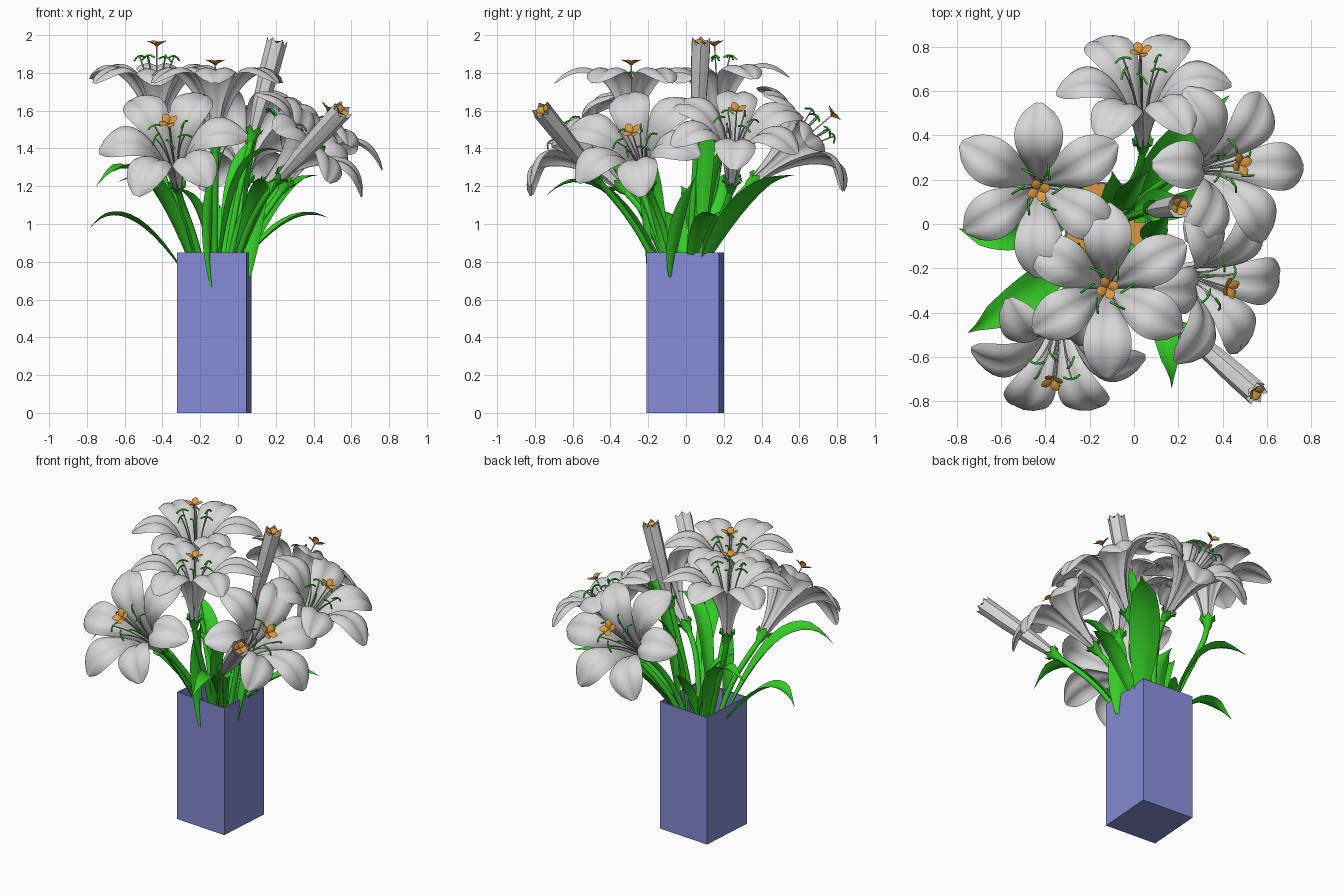
import bpy, bmesh
from math import sin, cos, pi, radians, sqrt
from mathutils import Vector, Matrix

cube = bpy.data.objects.get("Cube")
if cube:
    bpy.data.objects.remove(cube)


def material(name, r, g, b):
    m = bpy.data.materials.new(name)
    m.use_nodes = True
    m.diffuse_color = (r, g, b, 1)
    m.node_tree.nodes["Principled BSDF"].inputs["Base Color"].default_value = (r, g, b, 1)
    return m


WHITE = material("petal white", 0.68, 0.68, 0.68)
GREEN = material("leaf green", 0.035, 0.62, 0.02)
ORANGE = material("pollen orange", 0.7, 0.32, 0.05)
BLUE = material("vase blue", 0.24, 0.26, 0.68)


def finish(bm, name, mat, smooth=True):
    me = bpy.data.meshes.new(name)
    bm.to_mesh(me)
    bm.free()
    ob = bpy.data.objects.new(name, me)
    bpy.context.collection.objects.link(ob)
    me.materials.append(mat)
    if smooth:
        bpy.ops.object.select_all(action='DESELECT')
        ob.select_set(True)
        bpy.context.view_layer.objects.active = ob
        bpy.ops.object.shade_smooth_by_angle(angle=radians(60))
    return ob


def tube(name, paths, radius, mat, sides=2):
    cu = bpy.data.curves.new(name, 'CURVE')
    cu.dimensions = '3D'
    cu.bevel_depth = radius
    cu.bevel_resolution = sides
    cu.use_fill_caps = True
    for path in paths:
        sp = cu.splines.new('POLY')
        sp.points.add(len(path) - 1)
        for p, q in zip(sp.points, path):
            p.co = (*q, 1)
    cu.materials.append(mat)
    ob = bpy.data.objects.new(name, cu)
    bpy.context.collection.objects.link(ob)


def bezier(ctrl, n):
    """Points along a Bezier curve of any degree."""
    out = []
    for i in range(n + 1):
        pts = [Vector(c) for c in ctrl]
        while len(pts) > 1:
            pts = [a.lerp(b, i / n) for a, b in zip(pts, pts[1:])]
        out.append(pts[0])
    return out


def ribbon(bm, pts, side, widths, relief, M=Matrix(), cols=6):
    """Strip along pts, half width from widths, cross-section from relief(v)."""
    rows = []
    for i, (p, w) in enumerate(zip(pts, widths)):
        tan = pts[min(i + 1, len(pts) - 1)] - pts[max(i - 1, 0)]
        nor = side.cross(tan).normalized()
        row = []
        for j in range(cols + 1):
            v = 2 * j / cols - 1
            row.append(bm.verts.new(M @ (p + side * w * v + nor * w * relief(v))))
        rows.append(row)
    for a, b in zip(rows, rows[1:]):
        for j in range(cols):
            bm.faces.new((a[j], a[j + 1], b[j + 1], b[j]))


def rings(bm, profile, n, M, flute=0, zigzag=0):
    """Lathe of (radius, height) pairs; flute pinches and zigzag notches alternate points."""
    prev = None
    for k, (r, z) in enumerate(profile):
        last = k == len(profile) - 1
        ring = []
        for i in range(n):
            rr = r * (1 - flute * (i % 2))
            zz = z - (zigzag * (i % 2) if last else 0)
            a = 2 * pi * i / n
            ring.append(bm.verts.new(M @ Vector((rr * cos(a), rr * sin(a), zz))))
        if prev:
            for i in range(n):
                j = (i + 1) % n
                bm.faces.new((prev[i], prev[j], ring[j], ring[i]))
        prev = ring


def frame(base, tip):
    axis = Vector(tip) - Vector(base)
    rot = Vector((0, 0, 1)).rotation_difference(axis).to_matrix().to_4x4()
    return Matrix.Translation(base) @ rot, axis.length


def turn(a):
    return Matrix.Rotation(a, 4, 'Z')


def petal_width(t):
    """Slim claw, widest near three quarters, rounded tip."""
    if t < .74:
        return .018 + .092 * sin(pi / 2 * t / .74) ** 2.2
    return max(.02, .11 * sqrt(max(0, 1 - ((t - .74) / .26) ** 2)))


Y = Vector((0, 1, 0))
CENTRE = Vector((-0.125, -0.005, 0))
STEPS = 18


def stem(name, M):
    base = M.translation
    low = CENTRE + (base - CENTRE) * 0.15
    low.z = 0.5
    rim = CENTRE + (base - CENTRE) * 0.35
    rim.z = 0.95
    tube(name + "_stem", [bezier([low, rim, M @ Vector((0, 0, -.2)), base], 12)], .017, GREEN)
    # Calyx cup with pointed sepals
    bm = bmesh.new()
    rings(bm, [(.017, -.05), (.026, -.03), (.032, 0), (.05, .04)], 12, M, 0, .03)
    finish(bm, name + "_calyx", GREEN)


def stigma(name, M, height, size):
    bm = bmesh.new()
    path = bezier([(0, 0, -.03), (.02, 0, 0), (size, 0, 0)], 4)
    for k in range(4):
        ribbon(bm, path, Y, [.004, .014, .022, .02, .008], lambda v: .2 * abs(v),
               M @ Matrix.Translation((0, 0, height)) @ turn(k * pi / 2 + .4), 4)
    finish(bm, name + "_stigma", ORANGE)


def flower(name, base, tip, phase):
    M, length = frame(base, tip)
    # Six flaring petals in two whorls
    bm = bmesh.new()
    for k in range(6):
        s = 1 - .05 * (k % 2)
        path = bezier([(.02, 0, 0), (.06 * s, 0, .3), (.19 * s, 0, .51), (.405 * s, 0, .325)], STEPS)
        ribbon(bm, path, Y, [petal_width(i / STEPS) for i in range(STEPS + 1)],
               lambda v: -.16 * abs(sin(pi * v)) + .1 * v * v,
               M @ turn(radians(phase) + k * pi / 3), 8)
    finish(bm, name + "_petals", WHITE)
    # Filaments, anthers and central pistil
    filaments, anthers = [], []
    h = length * .84
    for k in range(6):
        T = M @ turn(radians(phase + 30) + k * pi / 3)
        filaments.append([T @ p for p in bezier([(.01, 0, .05), (.025, 0, .3), (.09, 0, h)], 5)])
        anthers.append([T @ p for p in bezier([(.06, -.02, h - .005), (.095, 0, h + .025), (.12, .02, h - .02)], 4)])
    filaments.append([M @ Vector((0, 0, .03)), M @ Vector((0, 0, length - .02))])
    tube(name + "_filaments", filaments, .004, WHITE, 1)
    tube(name + "_anthers", anthers, .005, GREEN, 1)
    stigma(name, M, length, .052)
    stem(name, M)


def bud(name, base, tip):
    M, length = frame(base, tip)
    bm = bmesh.new()
    rings(bm, [(.025, 0), (.044, length * .3), (.053, length * .7), (.055, length)], 12, M, .1, .025)
    finish(bm, name + "_petals", WHITE, False)
    stigma(name, M, length - .01, .038)
    stem(name, M)


def leaf(name, base, mid, tip, width):
    base, mid, tip = Vector(base), Vector(mid), Vector(tip)
    path = bezier([base, 2 * mid - (base + tip) / 2, tip], 12)
    out = tip - base
    side = Vector((out.y, -out.x, 0)).normalized()
    widths = [width / 2 * (.22 + .78 * sin(pi * (i / 12) ** .9)) * min(1, (12.2 - i) / 3) for i in range(13)]
    bm = bmesh.new()
    ribbon(bm, path, side, widths, lambda v: .4 * abs(v), Matrix(), 4)
    finish(bm, name, GREEN)


# Square open vase, turned slightly
bm = bmesh.new()
bmesh.ops.create_cube(bm, size=1, matrix=Matrix.Translation(CENTRE + Vector((0, 0, .425)))
                      @ turn(radians(-4)) @ Matrix.Diagonal((.368, .385, .85, 1)))
bm.faces.ensure_lookup_table()
bmesh.ops.delete(bm, geom=[f for f in bm.faces if f.normal.z > .9], context='FACES_ONLY')
vase = finish(bm, "vase", BLUE, False)
vase.modifiers.new("wall", 'SOLIDIFY').thickness = .012

# Filling inside the vase
bm = bmesh.new()
bmesh.ops.create_grid(bm, x_segments=1, y_segments=1, size=.5,
                      matrix=Matrix.Translation(CENTRE + Vector((0, 0, .52)))
                      @ turn(radians(-4)) @ Matrix.Diagonal((.35, .367, 1, 1)))
finish(bm, "vase_filling", ORANGE, False)

# Blooms and buds
flower("back_flower", (.04, .36, 1.23), (.03, .79, 1.59), 4)
flower("left_back_flower", (.25, .24, 1.21), (.49, .27, 1.62), 0)
flower("left_front_flower", (.14, -.2, 1.2), (.44, -.29, 1.5), 0)
flower("middle_flower", (-.12, -.29, 1.42), (-.12, -.29, 1.87), 30)
flower("right_back_flower", (-.43, .18, 1.43), (-.43, .15, 1.97), 30)
flower("front_flower", (-.32, -.35, 1.2), (-.37, -.72, 1.55), 0)
bud("front_bud", (.23, -.48, 1.25), (.56, -.77, 1.61))
bud("tall_bud", (.08, .06, 1.48), (.21, .08, 1.98))

# Arching leaves: base, middle, tip, width
LEAVES = [
    ((-.3, 0, .76), (-.58, -.06, 1.03), (-.79, -.02, .97), .12),
    ((-.24, -.1, .76), (-.5, -.33, 1.25), (-.75, -.49, 1.2), .16),
    ((-.02, -.12, .76), (.13, -.45, 1.18), (.17, -.74, 1.15), .12),
    ((0, .02, .76), (.26, .1, 1.01), (.48, .18, 1.03), .11),
    ((.02, .08, .75), (.2, .34, 1.12), (.43, .58, 1.26), .19),
    ((-.22, .1, .76), (-.38, .2, 1.18), (-.64, .3, 1.22), .12),
    ((0, .06, .76), (.13, .1, 1.55), (.24, .02, 1.36), .11),
    ((-.14, -.2, .67), (-.15, -.23, 1.1), (-.06, -.3, 1.42), .07),
    ((-.1, -.1, .76), (.03, -.2, 1.28), (.24, -.25, 1.38), .1),
    ((.06, -.08, .72), (.1, -.03, 1.0), (.16, .05, 1.25), .12),
    ((-.14, .07, .72), (-.21, .04, 1.05), (-.34, -.03, 1.2), .13),
    ((-.06, .08, .72), (-.02, .14, 1.2), (.07, .24, 1.45), .1),
    ((-.14, .06, .72), (-.08, .13, .95), (-.1, .24, 1.1), .13),
]
for i, spec in enumerate(LEAVES):
    leaf(f"leaf_{i + 1}", *spec)
